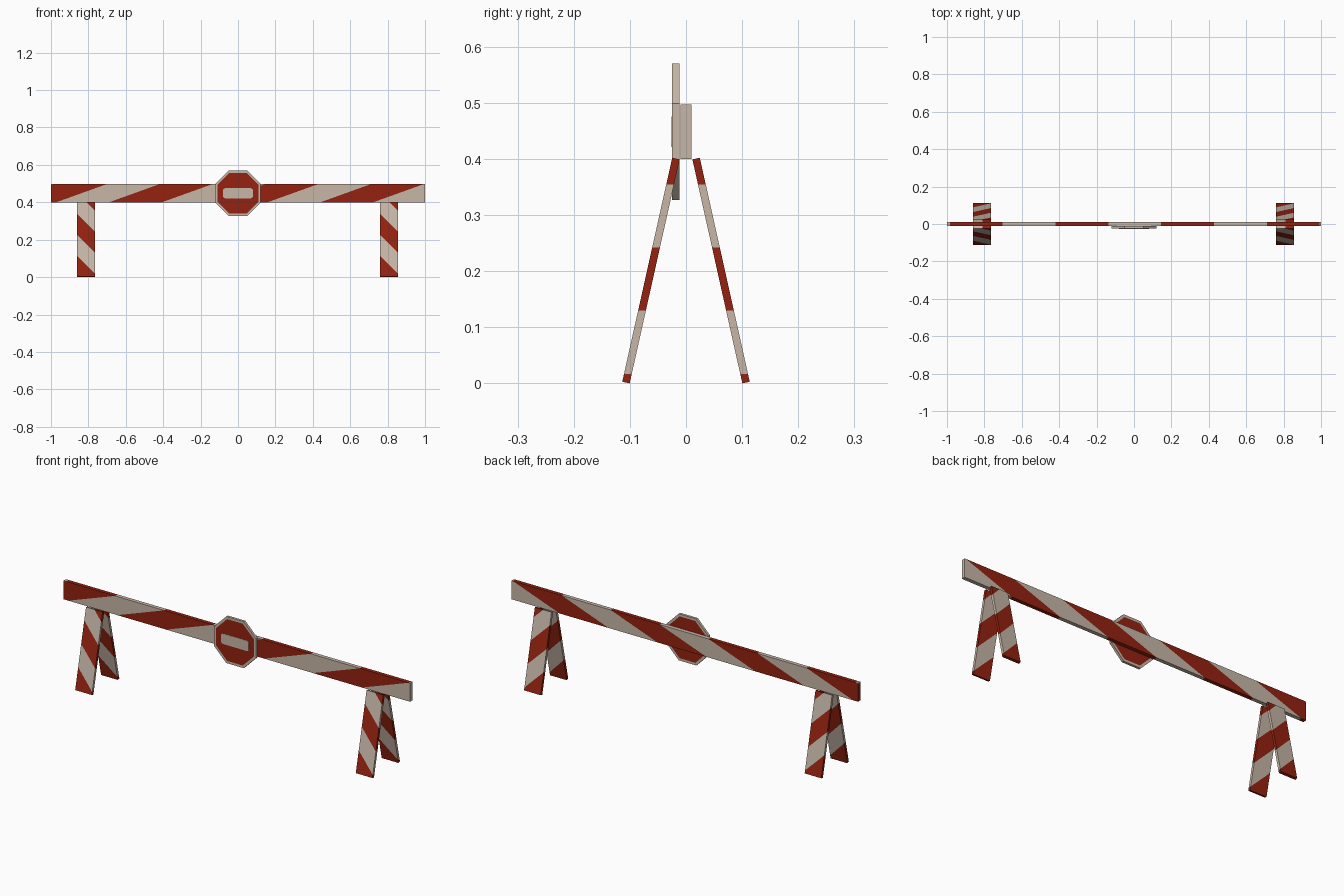
import bpy, bmesh, math
from mathutils import Matrix, Vector

if "Cube" in bpy.data.objects:
    bpy.data.objects.remove(bpy.data.objects["Cube"])


def material(name, rgb):
    m = bpy.data.materials.new(name)
    m.diffuse_color = (*rgb, 1)
    m.use_nodes = True
    m.node_tree.nodes["Principled BSDF"].inputs["Base Color"].default_value = m.diffuse_color
    return m


WHITE = material("worn white", (0.57, 0.475, 0.39))
RED = material("warning red", (0.30, 0.016, 0.005))


def finish(name, bm):
    me = bpy.data.meshes.new(name)
    bm.to_mesh(me)
    bm.free()
    me.materials.append(WHITE)
    me.materials.append(RED)
    ob = bpy.data.objects.new(name, me)
    bpy.context.collection.objects.link(ob)
    return ob


def box(size, matrix):
    bm = bmesh.new()
    bmesh.ops.create_cube(bm, size=1, matrix=matrix @ Matrix.Diagonal((*size, 1)))
    return bm


def stripe(bm, direction, start, period):
    """Cut along planes where direction . p = start + k * period / 2, then alternate red and white."""
    d = Vector(direction)
    for k in range(-12, 13):
        co = d * ((start + k * period / 2) / d.length_squared)
        bmesh.ops.bisect_plane(bm, geom=bm.verts[:] + bm.edges[:] + bm.faces[:],
                               dist=1e-6, plane_co=co, plane_no=d)
    for f in bm.faces:
        t = (d.dot(f.calc_center_median()) - start) / period
        f.material_index = 1 if t % 1 < 0.5 else 0


# Striped crossbar
Z0, Z1 = 0.40, 0.497
bar = box((2, 0.02, Z1 - Z0), Matrix.Translation((0, 0, (Z0 + Z1) / 2)))
slope = 0.27 / (Z1 - Z0)
stripe(bar, (1, 0, -slope), 0.44 - slope * Z0, 0.565)
finish("crossbar", bar)

# Splayed striped legs, a pair at each end
LEAN = math.atan2(0.089, 0.399)
for side, x in (("left", -0.8125), ("right", 0.8075)):
    for end, s in (("front", -1), ("back", 1)):
        m = Matrix.Translation((x, s * 0.0625, 0.201)) @ Matrix.Rotation(s * LEAN, 4, "X")
        leg = box((0.096, 0.0135, 0.409), m)
        stripe(leg, (1, 0, 1), 0.13 + x + 0.0475, 0.225)
        finish(f"{end}_{side}_leg", leg)

# Octagonal sign with inset red panels inside a white rim
CZ, APOTHEM, Y0, Y1 = 0.4485, 0.1215, -0.025, -0.012
sign = bmesh.new()
r = APOTHEM / math.cos(math.pi / 8)
m = (Matrix.Translation((0, (Y0 + Y1) / 2, CZ)) @ Matrix.Rotation(math.pi / 2, 4, "X")
     @ Matrix.Rotation(math.pi / 8, 4, "Z"))
bmesh.ops.create_cone(sign, cap_ends=True, segments=8, radius1=r, radius2=r,
                      depth=Y1 - Y0, matrix=m)
for cap in [f for f in sign.faces if len(f.verts) == 8]:
    bmesh.ops.inset_region(sign, faces=[cap], thickness=0.0135)
    cap.material_index = 1
finish("octagon_sign", sign)

# White rounded bars on both faces of the sign
for name, y in (("front_sign_bar", Y0), ("back_sign_bar", Y1)):
    plate = box((0.16, 0.0016, 0.054), Matrix.Translation((0, y, CZ)))
    corners = [e for e in plate.edges
               if abs(e.verts[0].co.y - e.verts[1].co.y) > 0.001]
    bmesh.ops.bevel(plate, geom=corners, offset=0.012, segments=3,
                    profile=0.5, affect="EDGES")
    finish(name, plate)
